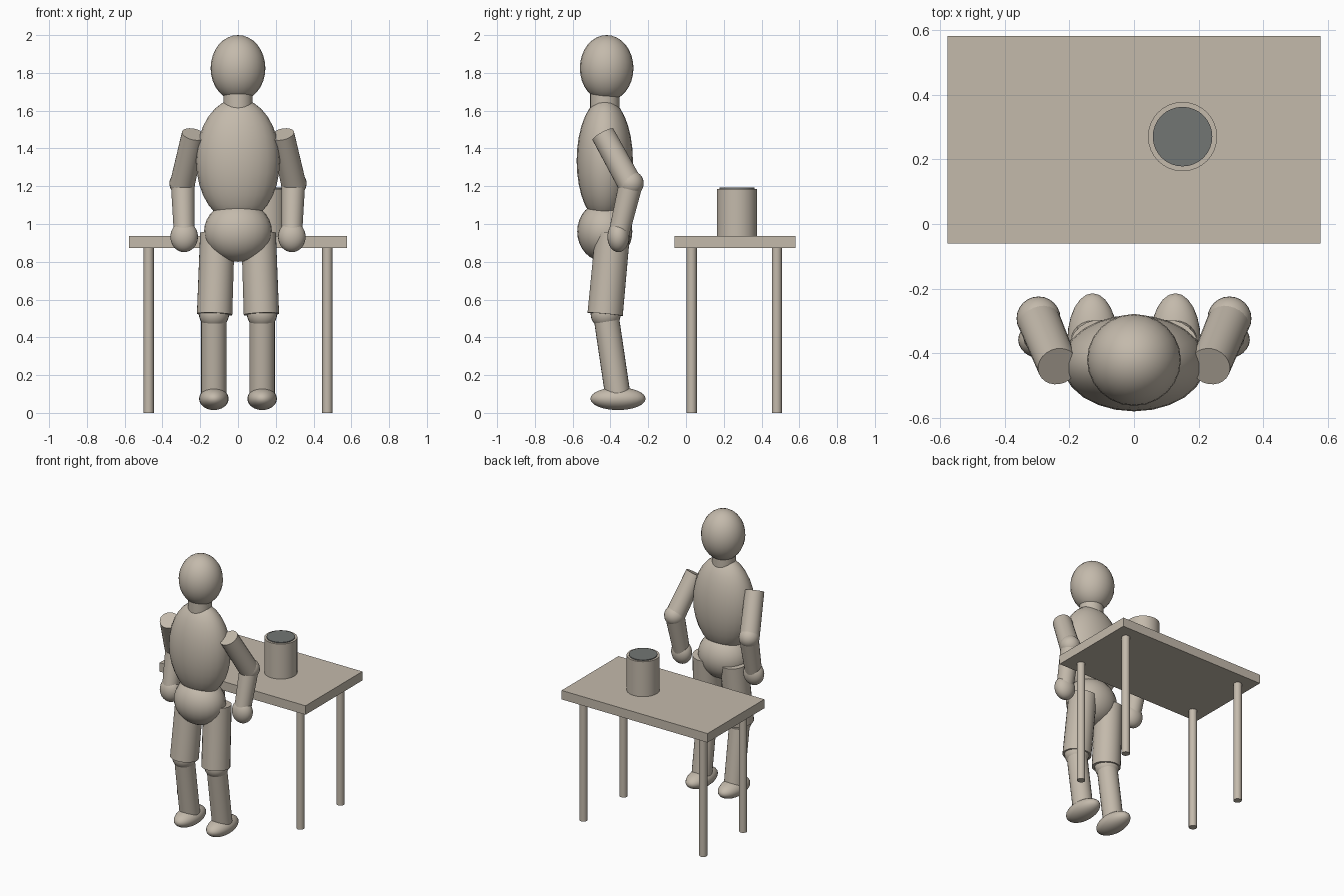
import bpy, math
from mathutils import Vector

if "Cube" in bpy.data.objects:
    bpy.data.objects.remove(bpy.data.objects["Cube"])


def material(name, rgb):
    m = bpy.data.materials.new(name)
    m.diffuse_color = (*rgb, 1)
    m.use_nodes = True
    m.node_tree.nodes["Principled BSDF"].inputs["Base Color"].default_value = m.diffuse_color
    return m


CLAY = material("warm_clay", (0.55, 0.49, 0.41))
DARK = material("dark_grey", (0.17, 0.18, 0.175))


def finish(name, mat, smooth=True):
    ob = bpy.context.object
    ob.name = name
    ob.data.materials.append(mat)
    if smooth:
        bpy.ops.object.shade_smooth_by_angle(angle=math.radians(40))
    return ob


def ellipsoid(name, loc, radii, mat=CLAY):
    bpy.ops.mesh.primitive_uv_sphere_add(segments=24, ring_count=16, radius=1, location=loc)
    bpy.context.object.scale = radii
    bpy.ops.object.transform_apply(location=False, rotation=False, scale=True)
    return finish(name, mat)


def limb(name, start, end, r1, r2=None, mat=CLAY, sides=24):
    """Tapered cylinder running from start to end."""
    a, b = Vector(start), Vector(end)
    bpy.ops.mesh.primitive_cone_add(vertices=sides, radius1=r1, radius2=r2 or r1,
                                    depth=(b - a).length, location=(a + b) / 2)
    bpy.context.object.rotation_euler = (b - a).to_track_quat('Z', 'Y').to_euler()
    return finish(name, mat)


# Head, neck and trunk
ellipsoid("head", (0, -0.42, 1.825), (0.145, 0.142, 0.175))
limb("neck", (0, -0.43, 1.58), (0, -0.43, 1.71), 0.078)
ellipsoid("torso", (0, -0.43, 1.335), (0.222, 0.149, 0.33))
ellipsoid("pelvis", (0, -0.43, 0.96), (0.18, 0.146, 0.16))

# Arms and legs, mirrored left and right
for side, s in (("left", -1), ("right", 1)):
    limb(side + "_upper_arm", (s * 0.235, -0.44, 1.475), (s * 0.295, -0.295, 1.21), 0.063, 0.066)
    ellipsoid(side + "_elbow", (s * 0.295, -0.292, 1.215), (0.068, 0.068, 0.068))
    limb(side + "_forearm", (s * 0.292, -0.295, 1.2), (s * 0.285, -0.355, 0.95), 0.063, 0.055)
    ellipsoid(side + "_hand", (s * 0.285, -0.358, 0.932), (0.073, 0.058, 0.081))
    limb(side + "_thigh", (s * 0.124, -0.428, 0.522), (s * 0.109, -0.388, 0.95), 0.094, 0.092)
    ellipsoid(side + "_knee", (s * 0.127, -0.425, 0.525), (0.08, 0.08, 0.08))
    limb(side + "_shin", (s * 0.128, -0.362, 0.10), (s * 0.128, -0.424, 0.52), 0.067)
    ellipsoid(side + "_foot", (s * 0.128, -0.36, 0.075), (0.078, 0.146, 0.06))

# Table
bpy.ops.mesh.primitive_cube_add(size=1, location=(0, 0.26, 0.904))
bpy.context.object.scale = (1.154, 0.642, 0.064)
finish("table_top", CLAY, smooth=False)
for x in (-0.473, 0.473):
    for y in (0.03, 0.481):
        limb("table_leg", (x, y, 0), (x, y, 0.875), 0.027, sides=16)

# Container on the table, with its dark top disc
limb("container", (0.15, 0.27, 0.934), (0.15, 0.27, 1.186), 0.107, sides=32)
limb("container_contents", (0.15, 0.27, 1.184), (0.15, 0.27, 1.192), 0.092, mat=DARK, sides=32)
